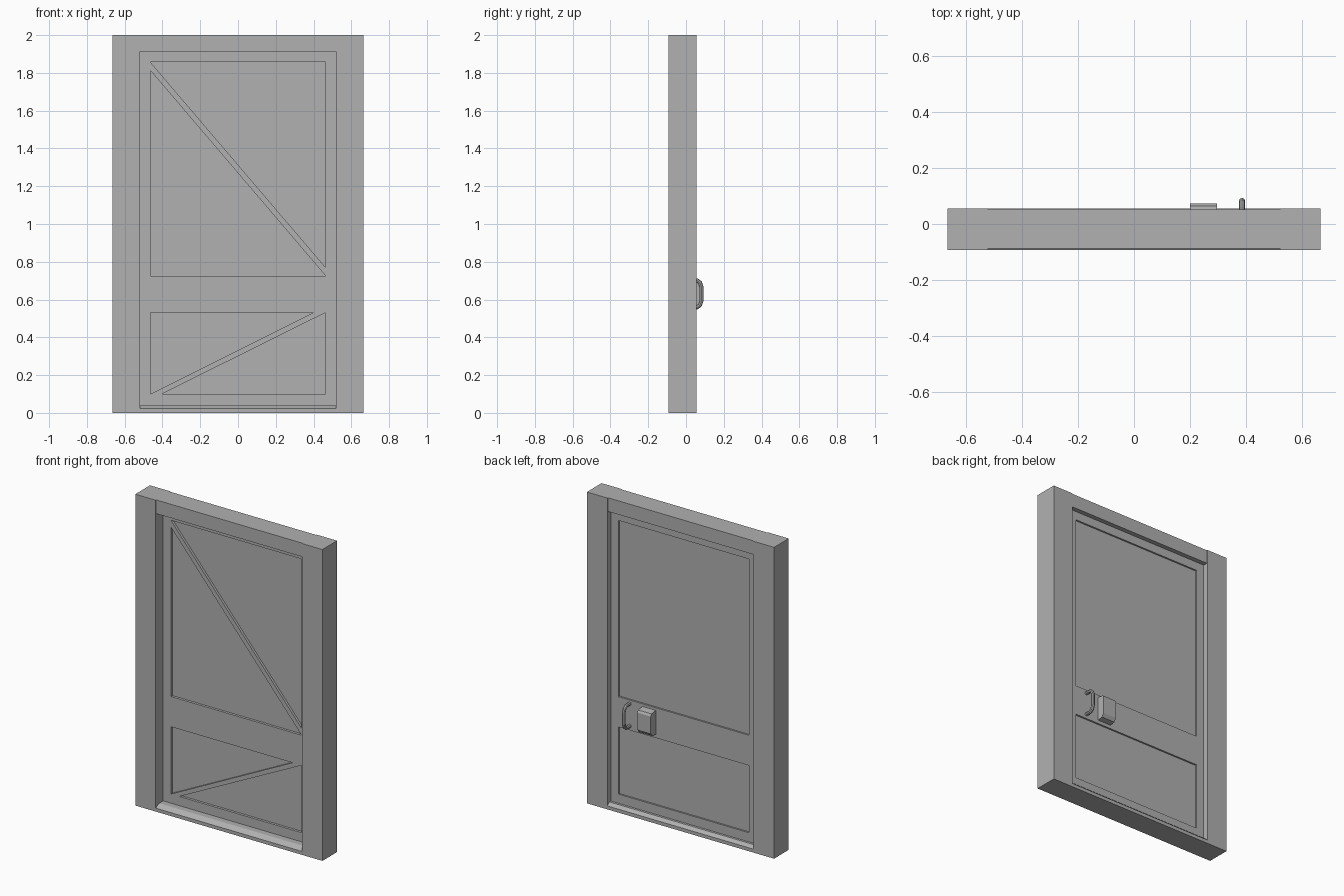
import bpy, bmesh
from mathutils import Vector

if "Cube" in bpy.data.objects:
    bpy.data.objects.remove(bpy.data.objects["Cube"])

# Dark grey finish shared by all parts
grey = bpy.data.materials.new("dark_grey")
grey.diffuse_color = (0.44, 0.44, 0.44, 1)
grey.use_nodes = True
grey.node_tree.nodes["Principled BSDF"].inputs["Base Color"].default_value = grey.diffuse_color


def prism(name, pts, a, b, axis):
    """Extrude a 2D outline from a to b. axis 'y': pts are (x, z); axis 'x': pts are (y, z)."""
    place = (lambda p, t: Vector((p[0], t, p[1]))) if axis == 'y' else (lambda p, t: Vector((t, p[0], p[1])))
    bm = bmesh.new()
    face = bm.faces.new([bm.verts.new(place(p, a)) for p in pts])
    top = bmesh.ops.extrude_face_region(bm, geom=[face])
    verts = [g for g in top['geom'] if isinstance(g, bmesh.types.BMVert)]
    bmesh.ops.translate(bm, verts=verts, vec=place((0, 0), b - a))
    bmesh.ops.recalc_face_normals(bm, faces=bm.faces)
    me = bpy.data.meshes.new(name)
    bm.to_mesh(me)
    bm.free()
    me.materials.append(grey)
    ob = bpy.data.objects.new(name, me)
    bpy.context.collection.objects.link(ob)
    return ob


def rect(u0, u1, v0, v1):
    return [(u0, v0), (u1, v0), (u1, v1), (u0, v1)]


def cut(target, pts, y0, y1):
    cutter = prism("cutter", pts, y0, y1, 'y')
    cutter.hide_render = True
    mod = target.modifiers.new("cut", 'BOOLEAN')
    mod.operation, mod.solver, mod.object = 'DIFFERENCE', 'EXACT', cutter
    bpy.context.view_layer.objects.active = target
    bpy.ops.object.modifier_apply(modifier=mod.name)
    bpy.data.objects.remove(cutter)


W, IN = 0.665, 0.52           # half widths of frame and opening
YF, YB = -0.093, 0.056        # frame front and back
DF, DB = -0.018, 0.021        # door front and back
STEP = 0.005                  # header set back from the jambs

# Frame
for side, s in (("left", -1), ("right", 1)):
    prism(f"{side}_jamb", rect(min(s * IN, s * W), max(s * IN, s * W), 0, 2), YF, YB, 'y')
prism("header", rect(-IN, IN, 1.912, 2), YF + STEP, YB - STEP, 'y')

# Threshold with sloped edges, flush with the jambs
prism("threshold", [(YF, 0), (YB, 0), (YB, 0.022), (YB - 0.02, 0.04), (YF + 0.035, 0.04), (YF, 0.022)],
      -IN, IN, 'x')

# Door leaf with recessed panels; diagonal braces are left standing on the front
door = prism("door_leaf", rect(-IN, IN, 0.04, 1.912), DF, DB, 'y')
P = 0.464
lo, hi = (0.099, 0.531), (0.725, 1.857)
front_recesses = [
    [(-P, hi[1]), (P, hi[1]), (P, 0.77)],
    [(-P, 1.813), (-P, hi[0]), (P, hi[0])],
    [(-P, lo[0]), (-P, lo[1]), (0.40, lo[1])],
    [(-0.405, lo[0]), (P, lo[0]), (P, lo[1])],
]
for tri in front_recesses:
    cut(door, tri, DF - 0.05, DF + 0.016)
for z0, z1 in (lo, hi):
    cut(door, rect(-P, P, z0, z1), DB - 0.011, DB + 0.05)

# Lock case with chamfered top and bottom
prism("lock_case", [(DB, 0.553), (0.058, 0.558), (0.073, 0.58), (0.073, 0.688), (0.065, 0.702), (DB, 0.708)],
      0.20, 0.295, 'x')

# Pull handle: bent round bar
path = [(DB - 0.003, 0.702), (0.058, 0.702), (0.074, 0.69), (0.082, 0.665),
        (0.082, 0.595), (0.074, 0.57), (0.058, 0.559), (DB - 0.003, 0.559)]
cu = bpy.data.curves.new("pull_handle", 'CURVE')
cu.dimensions = '3D'
cu.bevel_depth, cu.bevel_resolution, cu.use_fill_caps = 0.011, 2, True
cu.materials.append(grey)
sp = cu.splines.new('POLY')
sp.points.add(len(path) - 1)
for pt, (y, z) in zip(sp.points, path):
    pt.co = (0.385, y, z, 1)
sp.use_smooth = False
bpy.context.collection.objects.link(bpy.data.objects.new("pull_handle", cu))
